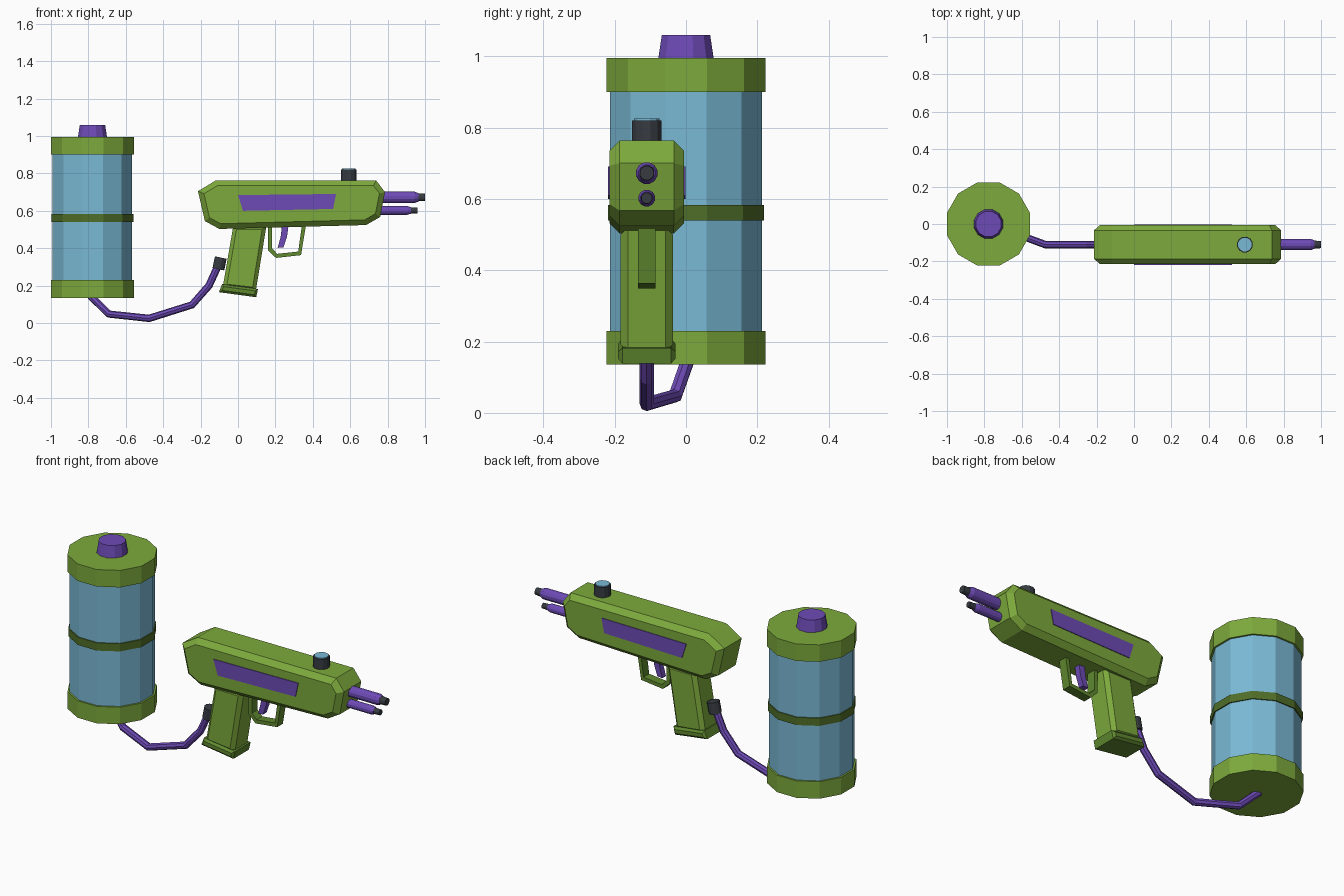
import bpy, bmesh, math
from mathutils import Vector, Matrix

cube = bpy.data.objects.get("Cube")
if cube:
    bpy.data.objects.remove(cube, do_unlink=True)


def material(name, rgb):
    m = bpy.data.materials.new(name)
    m.use_nodes = True
    m.diffuse_color = (*rgb, 1)
    m.node_tree.nodes["Principled BSDF"].inputs["Base Color"].default_value = (*rgb, 1)
    return m


GREEN = material("leaf green", (0.205, 0.40, 0.045))
MID = material("mid green", (0.115, 0.25, 0.028))
DARK = material("dark green", (0.08, 0.156, 0.021))
PURPLE = material("purple", (0.155, 0.07, 0.47))
BLUE = material("light blue", (0.195, 0.49, 0.67))
BLACK = material("charcoal", (0.038, 0.045, 0.054))

GUN_Y = -0.11
TANK_X = -0.778


def finish(name, bm, mat):
    bmesh.ops.recalc_face_normals(bm, faces=bm.faces)
    mesh = bpy.data.meshes.new(name)
    bm.to_mesh(mesh)
    bm.free()
    mesh.materials.append(mat)
    obj = bpy.data.objects.new(name, mesh)
    bpy.context.collection.objects.link(obj)
    return obj


def rod(name, start, end, r1, r2, mat, sides=12):
    """Faceted cylinder or cone between two points."""
    a, b = Vector(start), Vector(end)
    axis = b - a
    turn = axis.to_track_quat("Z", "Y").to_matrix().to_4x4()
    place = Matrix.Translation((a + b) / 2) @ turn @ Matrix.Rotation(math.pi / sides, 4, "Z")
    bm = bmesh.new()
    bmesh.ops.create_cone(bm, cap_ends=True, segments=sides, radius1=r1, radius2=r2,
                          depth=axis.length, matrix=place)
    return finish(name, bm, mat)


def prism(name, outline, half, mat, bevel=0):
    """Side outline (x, z) given thickness across y, with chamfered side rims."""
    bm = bmesh.new()
    face = bm.faces.new([bm.verts.new((x, GUN_Y - half, z)) for x, z in outline])
    out = bmesh.ops.extrude_face_region(bm, geom=[face], use_keep_orig=True)
    moved = [v for v in out["geom"] if isinstance(v, bmesh.types.BMVert)]
    bmesh.ops.translate(bm, verts=moved, vec=(0, 2 * half, 0))
    bmesh.ops.recalc_face_normals(bm, faces=bm.faces)
    if bevel:
        rims = [e for e in bm.edges if abs(e.verts[0].co.y - e.verts[1].co.y) < 1e-4]
        bmesh.ops.bevel(bm, geom=rims, offset=bevel, offset_type="OFFSET",
                        segments=1, profile=0.5, affect="EDGES")
    return finish(name, bm, mat)


def tank_part(name, z1, z2, r1, r2, mat):
    rod(name, (TANK_X, 0, z1), (TANK_X, 0, z2), r1, r2, mat)


# Tank
tank_part("tank_glass", 0.2, 0.93, 0.22, 0.22, BLUE)
tank_part("tank_bottom_cap", 0.135, 0.23, 0.23, 0.23, GREEN)
tank_part("tank_top_cap", 0.9, 0.995, 0.23, 0.23, GREEN)
tank_part("tank_band", 0.54, 0.583, 0.226, 0.226, DARK)
tank_part("tank_filler_plug", 0.99, 1.06, 0.081, 0.07, PURPLE)

# Gun body with side panels
prism("gun_body", [(-0.214, 0.705), (-0.118, 0.763), (0.738, 0.763), (0.786, 0.7),
                   (0.76, 0.567), (0.685, 0.524), (-0.1, 0.503), (-0.177, 0.545)],
      0.104, GREEN, 0.028)
for side, sign in (("right", -1), ("left", 1)):
    panel = prism(side + "_side_panel", [(0.0, 0.684), (0.524, 0.69), (0.508, 0.61), (0.027, 0.6)],
                  0.004, PURPLE)
    panel.location.y = sign * 0.104

# Grip and base plate
prism("grip", [(-0.025, 0.52), (0.152, 0.52), (0.095, 0.17), (-0.082, 0.19)], 0.073, GREEN, 0.02)
prism("grip_base", [(-0.085, 0.208), (0.107, 0.182), (0.097, 0.138), (-0.102, 0.165)],
      0.08, MID, 0.012)

# Trigger and its guard
prism("trigger_guard", [(0.16, 0.52), (0.16, 0.39), (0.203, 0.348), (0.337, 0.363), (0.366, 0.54),
                        (0.344, 0.54), (0.322, 0.382), (0.21, 0.37), (0.181, 0.4), (0.181, 0.52)],
      0.025, MID)
prism("trigger", [(0.235, 0.52), (0.27, 0.52), (0.262, 0.46), (0.243, 0.405),
                  (0.212, 0.402), (0.228, 0.46)], 0.016, PURPLE)

# Top knob with lens
rod("knob", (0.593, GUN_Y, 0.75), (0.593, GUN_Y, 0.82), 0.043, 0.043, BLACK)
rod("knob_lens", (0.593, GUN_Y, 0.81), (0.593, GUN_Y, 0.825), 0.037, 0.037, BLUE)

# Twin barrels: tube, tapered muzzle, dark tip
for name, z, r, reach in (("upper", 0.672, 0.031, 1.0), ("lower", 0.602, 0.024, 0.96)):
    stops = [0.74, reach - 0.055, reach - 0.035, reach]
    rod(name + "_barrel", (stops[0], GUN_Y, z), (stops[1], GUN_Y, z), r, r, PURPLE)
    rod(name + "_muzzle", (stops[1], GUN_Y, z), (stops[2], GUN_Y, z), r, r * 0.75, PURPLE)
    rod(name + "_tip", (stops[2], GUN_Y, z), (stops[3], GUN_Y, z), r * 0.7, r * 0.65, BLACK)

# Hose from the tank's underside to the grip
rod("hose_connector", (-0.105, GUN_Y, 0.288), (-0.092, GUN_Y, 0.35), 0.033, 0.033, BLACK)
curve = bpy.data.curves.new("hose", "CURVE")
curve.dimensions = "3D"
curve.bevel_depth = 0.02
curve.bevel_resolution = 2
curve.use_fill_caps = True
path = [(-0.79, 0.004, 0.145), (-0.69, -0.03, 0.048), (-0.475, GUN_Y, 0.025),
        (-0.246, GUN_Y, 0.097), (-0.155, GUN_Y, 0.2), (-0.105, GUN_Y, 0.31)]
spline = curve.splines.new("POLY")
spline.points.add(len(path) - 1)
for point, co in zip(spline.points, path):
    point.co = (*co, 1)
curve.materials.append(PURPLE)
hose = bpy.data.objects.new("hose", curve)
bpy.context.collection.objects.link(hose)
for s in curve.splines:
    s.use_smooth = False
